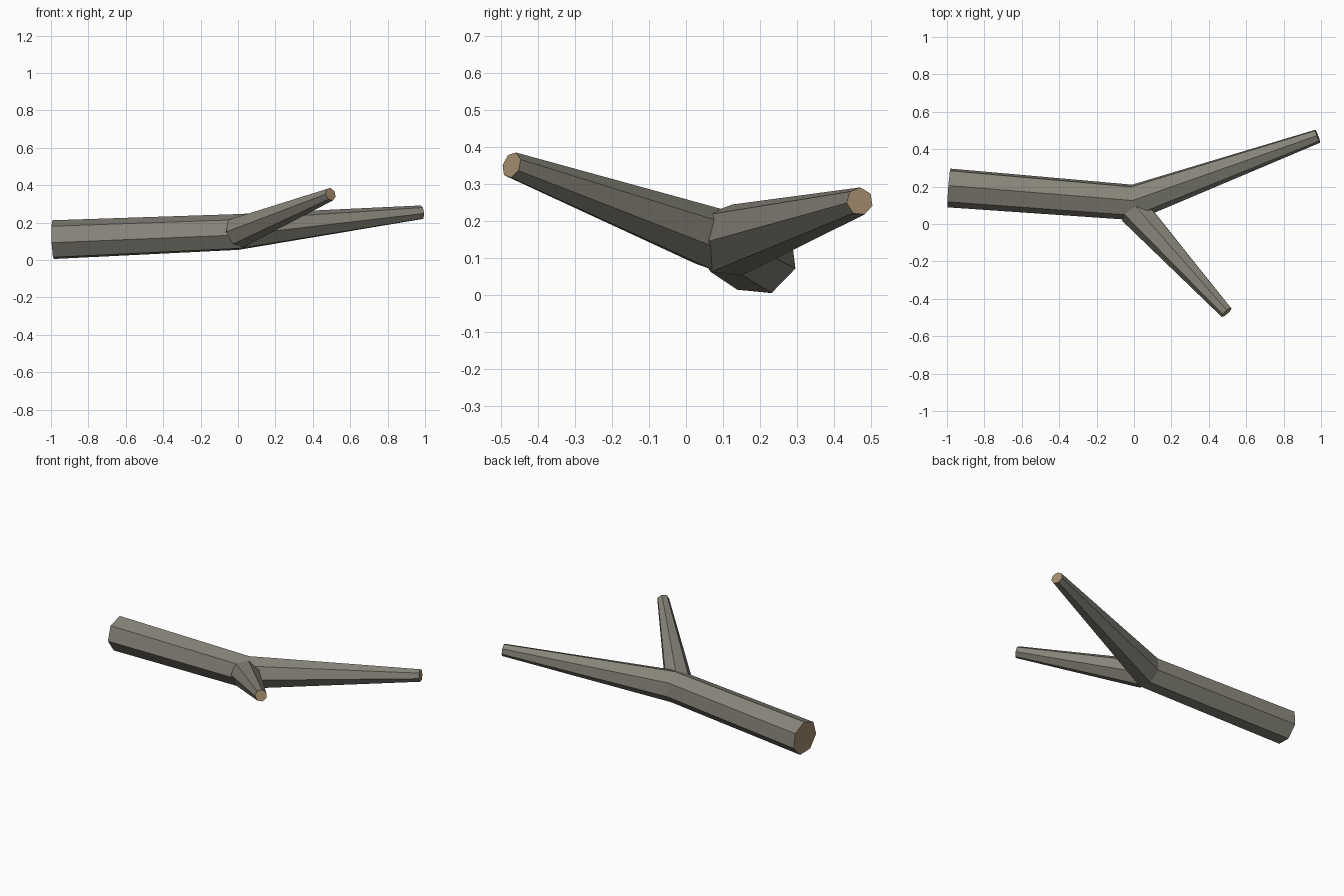
import bpy, bmesh
from math import cos, sin, tau, radians
from mathutils import Vector

cube = bpy.data.objects.get("Cube")
if cube:
    bpy.data.objects.remove(cube)


def material(name, rgb):
    mat = bpy.data.materials.new(name)
    mat.use_nodes = True
    mat.diffuse_color = (*rgb, 1)
    mat.node_tree.nodes["Principled BSDF"].inputs["Base Color"].default_value = (*rgb, 1)
    return mat


bark = material("grey_bark", (0.24, 0.23, 0.19))
wood = material("cut_wood", (0.37, 0.265, 0.157))
SIDES = 7


def branch(name, path, turn, cut_start):
    """Tapered seven-sided limb through (centre, radius) stations."""
    points = [Vector(p) for p, r in path]
    bm = bmesh.new()
    rings = []
    for i, (p, r) in enumerate(path):
        # Each ring faces along the average of its neighbouring segments
        before = (points[i] - points[max(i - 1, 0)]).normalized()
        after = (points[min(i + 1, len(points) - 1)] - points[i]).normalized()
        along = (before + after).normalized()
        side = Vector((0, 0, 1)).cross(along).normalized()
        up = along.cross(side)
        angles = [radians(turn) + tau * k / SIDES for k in range(SIDES)]
        rings.append([bm.verts.new(points[i] + r * (cos(a) * side + sin(a) * up))
                      for a in angles])
    # Bark walls
    for low, high in zip(rings, rings[1:]):
        for k in range(SIDES):
            n = (k + 1) % SIDES
            bm.faces.new((low[k], low[n], high[n], high[k]))
    # End caps
    start = bm.faces.new(rings[0][::-1])
    start.material_index = 1 if cut_start else 0
    bm.faces.new(rings[-1]).material_index = 1
    bmesh.ops.recalc_face_normals(bm, faces=bm.faces)
    mesh = bpy.data.meshes.new(name)
    bm.to_mesh(mesh)
    bm.free()
    mesh.materials.append(bark)
    mesh.materials.append(wood)
    obj = bpy.data.objects.new(name, mesh)
    bpy.context.collection.objects.link(obj)
    return obj


# Bent main limb
branch("main_branch", [((-0.989, 0.195, 0.106), 0.107),
                       ((0, 0.117, 0.147), 0.099),
                       ((0.982, 0.47, 0.254), 0.038)], 33, True)

# Forked twig rising toward the front
branch("side_branch", [((0, 0.075, 0.15), 0.086),
                       ((0.495, -0.472, 0.352), 0.036)], 180, False)
